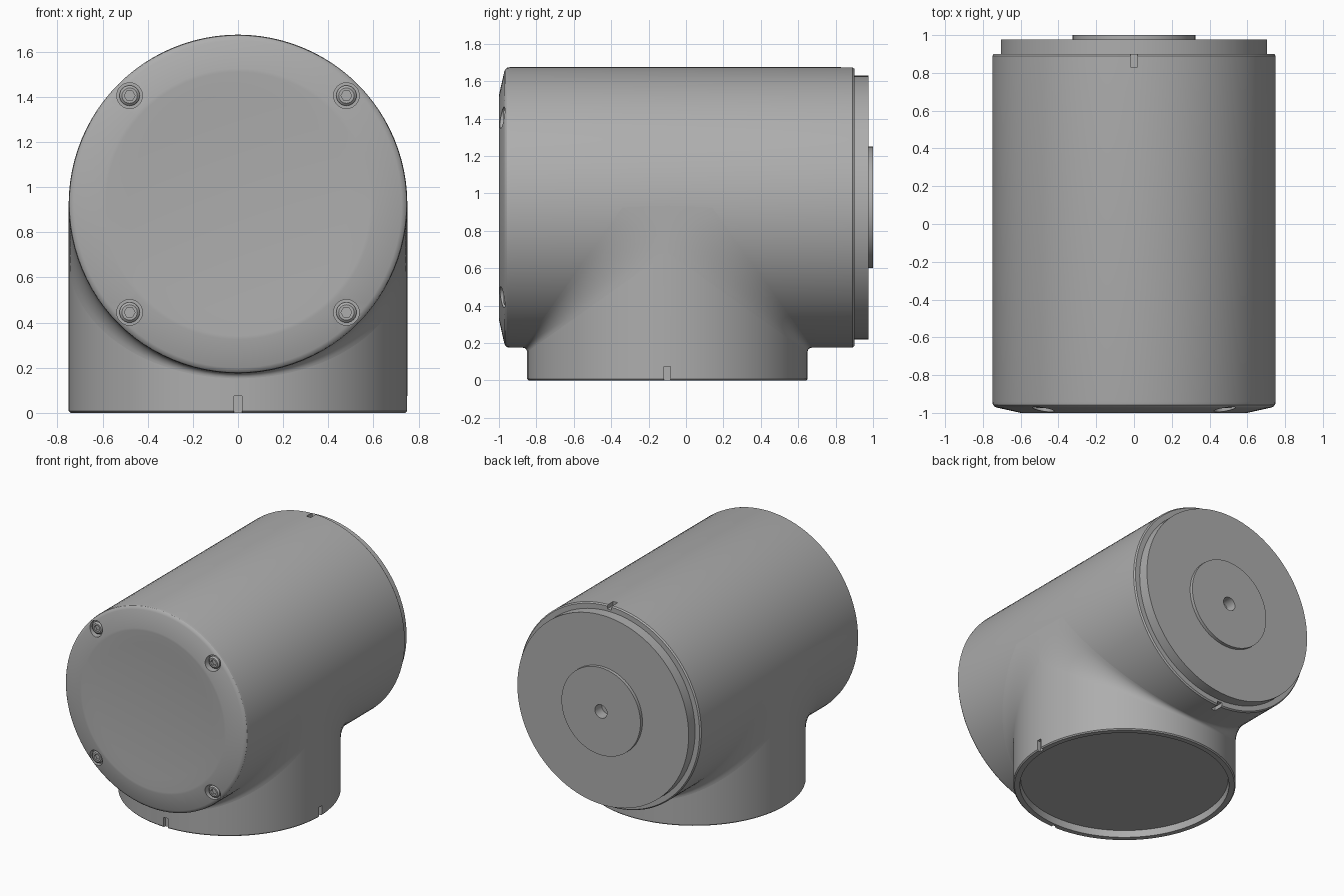
import bpy, bmesh, math
from mathutils import Vector, Matrix

if "Cube" in bpy.data.objects:
    bpy.data.objects.remove(bpy.data.objects["Cube"])

R, AXIS_Z, STEM_Y = 0.75, 0.925, -0.1   # pipe radius, barrel axis height, stem centre

grey = bpy.data.materials.new("plain_grey")
grey.use_nodes = True
grey.diffuse_color = (0.42, 0.42, 0.42, 1)
grey.node_tree.nodes["Principled BSDF"].inputs["Base Color"].default_value = (0.42, 0.42, 0.42, 1)


def finish(name, bm):
    bmesh.ops.recalc_face_normals(bm, faces=bm.faces)
    mesh = bpy.data.meshes.new(name)
    bm.to_mesh(mesh)
    bm.free()
    mesh.materials.append(grey)
    ob = bpy.data.objects.new(name, mesh)
    bpy.context.collection.objects.link(ob)
    return ob


def lathe(name, profile, centre, along_y=False, sides=96):
    """Closed solid of revolution from (radius, height) points."""
    bm = bmesh.new()
    rings = []
    for r, h in profile:
        if r == 0:
            rings.append([bm.verts.new((0, 0, h))] * sides)
        else:
            rings.append([bm.verts.new((r * math.cos(i * math.tau / sides),
                                        r * math.sin(i * math.tau / sides), h))
                          for i in range(sides)])
    for a, b in zip(rings, rings[1:]):
        for i in range(sides):
            j = (i + 1) % sides
            bm.faces.new(list(dict.fromkeys((a[i], a[j], b[j], b[i]))))
    turn = Matrix.Rotation(-math.pi / 2, 4, 'X') if along_y else Matrix()
    bm.transform(Matrix.Translation(centre) @ turn)
    return finish(name, bm)


def box(name, centre, size):
    bm = bmesh.new()
    bmesh.ops.create_cube(bm, size=1)
    bm.transform(Matrix.Translation(centre) @ Matrix.Diagonal((*size, 1)))
    return finish(name, bm)


def cut(ob, cutters):
    for c in cutters:
        c.hide_render = True
        c.hide_set(True)
        mod = ob.modifiers.new("cut", 'BOOLEAN')
        mod.operation, mod.solver, mod.object = 'DIFFERENCE', 'EXACT', c


def smooth(ob, angle=30):
    bpy.ops.object.select_all(action='DESELECT')
    ob.select_set(True)
    bpy.context.view_layer.objects.active = ob
    for mod in list(ob.modifiers):
        bpy.ops.object.modifier_apply(modifier=mod.name)
    bpy.ops.object.shade_smooth_by_angle(angle=math.radians(angle))


# Horizontal barrel: shallow dished front, sloped rim, rounded edges
dish = [(0.585 * i / 6, -1 + 0.02 * (1 - (i / 6) ** 2)) for i in range(7)]
rim = [(0.6, -1), (0.725, -0.972), (0.738, -0.967), (0.747, -0.957), (R, -0.94)]
back = [(R, 0.89), (0.742, 0.9), (0, 0.9)]
barrel = lathe("barrel", dish + rim + back, (0, 0, AXIS_Z), True)

# Vertical stem with a shallow recess underneath
stem = lathe("stem", [(0, 0.05), (0.7, 0.05), (0.705, 0), (0.742, 0), (R, 0.008),
                      (R, AXIS_Z), (0, AXIS_Z)], (0, STEM_Y, 0))

# Alignment notches
cut(barrel, [box("barrel_notch_cutter", (0, 0.88, AXIS_Z + s * R), (0.036, 0.1, 0.06))
             for s in (1, -1)])
cut(stem, [box("front_notch_cutter", (0, STEM_Y - R, 0.02), (0.036, 0.05, 0.11)),
           box("side_notch_cutter", (R, STEM_Y, 0.02), (0.05, 0.036, 0.11))])

# Four screws sunk into the front rim
bores = []
for sx in (-1, 1):
    for sz in (-1, 1):
        spot = (sx * 0.48, 0, AXIS_Z + sz * 0.48)
        bores.append(lathe("bore_cutter", [(0, -1.05), (0.057, -1.05), (0.057, -0.94),
                                           (0, -0.94)], spot, True, 32))
        screw = lathe("screw", [(0, -0.975), (0.034, -0.975), (0.045, -0.965),
                                (0.045, -0.93), (0, -0.93)], spot, True, 24)
        cut(screw, [lathe("socket_cutter", [(0, -1), (0.024, -1), (0.024, -0.955),
                                            (0, -0.955)], spot, True, 6)])
        smooth(screw)
cut(barrel, bores)
smooth(barrel)
smooth(stem)

# Blends between barrel and stem: an inside fillet that widens toward the sides
for side, label in ((-1, "front"), (1, "back")):
    bm = bmesh.new()
    rows = []
    for i in range(49):
        t = -math.pi / 2 + math.pi * i / 48
        x, h = R * math.sin(t), R * math.cos(t)
        leg = 0.24 - 0.29 * h
        pts = [(h - 0.01, -h + 0.01)]
        for k in range(9):
            a = math.pi / 2 * (1 + k / 8)
            pts.append((h + leg + leg * math.cos(a), -h - leg + leg * math.sin(a)))
        rows.append([bm.verts.new((x, STEM_Y + side * y, AXIS_Z + z)) for y, z in pts])
    for a, b in zip(rows, rows[1:]):
        for k in range(len(a)):
            j = (k + 1) % len(a)
            bm.faces.new((a[k], a[j], b[j], b[k]))
    bm.faces.new(rows[0])
    bm.faces.new(rows[-1])
    smooth(finish(label + "_blend", bm))

# Back cover and its raised centre boss with a small hole
cover = lathe("back_cover", [(0, 0.88), (0.705, 0.88), (0.705, 0.976), (0, 0.976)],
              (0, 0, AXIS_Z), True)
boss = lathe("back_boss", [(0, 0.95), (0.325, 0.95), (0.325, 1), (0, 1)],
             (0, 0, AXIS_Z), True, 64)
for part in (cover, boss):
    cut(part, [lathe("hole_cutter", [(0, 0.92), (0.05, 0.92), (0.05, 1.1), (0, 1.1)],
                     (0, 0, AXIS_Z), True, 32)])
    smooth(part)
